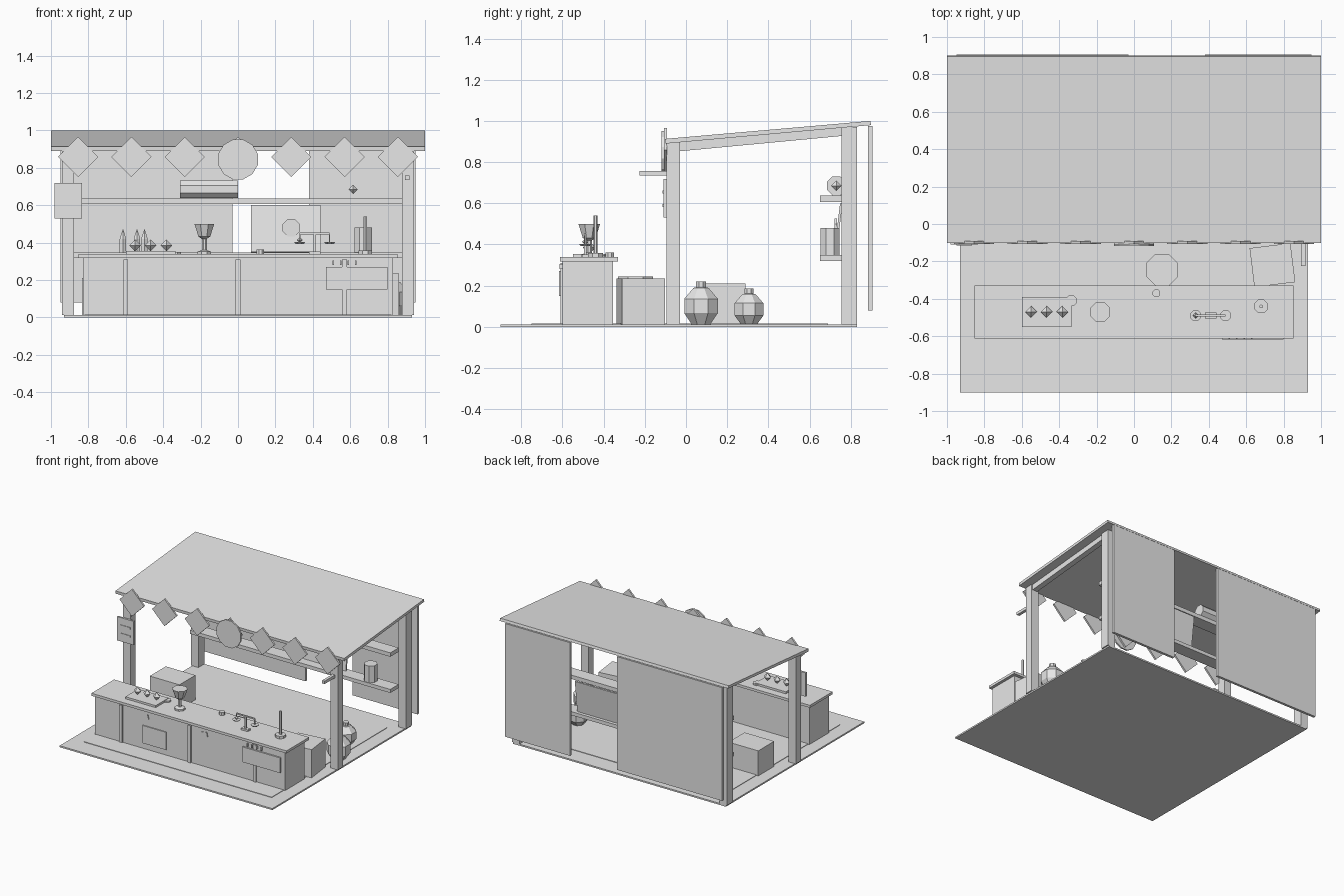
import bpy, bmesh, math
from mathutils import Matrix, Vector

cube = bpy.data.objects.get("Cube")
if cube:
    bpy.data.objects.remove(cube, do_unlink=True)

grey = bpy.data.materials.new("plain_grey")
grey.use_nodes = True
grey.diffuse_color = (0.8, 0.8, 0.8, 1)
grey.node_tree.nodes["Principled BSDF"].inputs["Base Color"].default_value = (0.8, 0.8, 0.8, 1)


def finish(name, bm):
    bmesh.ops.recalc_face_normals(bm, faces=bm.faces)
    mesh = bpy.data.meshes.new(name)
    bm.to_mesh(mesh)
    bm.free()
    mesh.materials.append(grey)
    obj = bpy.data.objects.new(name, mesh)
    bpy.context.collection.objects.link(obj)
    return obj


def box(name, xs, ys, zs, turn=0, axis='Z'):
    """Box from ranges, optionally turned in degrees about its centre."""
    bm = bmesh.new()
    size = [r[1] - r[0] for r in (xs, ys, zs)]
    mid = Vector([(r[0] + r[1]) / 2 for r in (xs, ys, zs)])
    m = Matrix.Translation(mid) @ Matrix.Rotation(math.radians(turn), 4, axis) @ Matrix.Diagonal((*size, 1))
    bmesh.ops.create_cube(bm, size=1, matrix=m)
    return finish(name, bm)


def prism(name, yz, x0, x1):
    """Side profile extruded along x."""
    bm = bmesh.new()
    face = bm.faces.new([bm.verts.new((x0, y, z)) for y, z in yz])
    ext = bmesh.ops.extrude_face_region(bm, geom=[face])
    verts = [g for g in ext["geom"] if isinstance(g, bmesh.types.BMVert)]
    bmesh.ops.translate(bm, verts=verts, vec=(x1 - x0, 0, 0))
    return finish(name, bm)


def lathe(name, x, y, profile, sides=8):
    """Faceted turned shape from (radius, height) pairs."""
    bm = bmesh.new()
    rings = []
    for r, z in profile:
        rings.append([bm.verts.new((x + r * math.cos(2 * math.pi * (i + .5) / sides),
                                    y + r * math.sin(2 * math.pi * (i + .5) / sides), z))
                      for i in range(sides)])
    for a, b in zip(rings, rings[1:]):
        for i in range(sides):
            j = (i + 1) % sides
            bm.faces.new((a[i], a[j], b[j], b[i]))
    bm.faces.new(rings[0])
    bm.faces.new(rings[-1])
    return finish(name, bm)


def disc(name, centre, radius, depth, axis, sides=8):
    """Faceted cylinder lying along x or y."""
    bm = bmesh.new()
    rot = Matrix.Rotation(math.pi / 2, 4, 'Y' if axis == 'X' else 'X')
    spin = Matrix.Rotation(math.pi / sides, 4, 'Z')
    bmesh.ops.create_cone(bm, cap_ends=True, segments=sides, radius1=radius, radius2=radius,
                          depth=depth, matrix=Matrix.Translation(centre) @ rot @ spin)
    return finish(name, bm)


def gem(name, x, y, z, r):
    """Small octahedron."""
    bm = bmesh.new()
    bmesh.ops.create_cone(bm, segments=4, radius1=r, radius2=0, depth=r,
                          matrix=Matrix.Translation((x, y, z + r / 2)))
    bmesh.ops.create_cone(bm, segments=4, radius1=0, radius2=r, depth=r,
                          matrix=Matrix.Translation((x, y, z - r / 2)))
    bmesh.ops.remove_doubles(bm, verts=bm.verts, dist=0.0005)
    return finish(name, bm)


# Ground and floor mat
box("ground_slab", (-.93, .93), (-.9, .83), (0, .012))
box("floor_mat", (-.82, .82), (-.75, .69), (.012, .016))

# Frame and sloping roof
for side, s in (("right", -1), ("left", 1)):
    xs = (s * .908 - .032, s * .908 + .032)
    box(side + "_front_post", xs, (-.095, -.03), (.012, .895))
    box(side + "_back_post", xs, (.755, .83), (.012, .97))
    prism(side + "_rafter", [(-.03, .853), (.755, .927), (.755, .973), (-.03, .903)],
          s * .908 - .022, s * .908 + .022)
prism("roof", [(-.1, .89), (.9, .98), (.895, 1), (-.102, .913)], -1, 1)

# Back wall with an opening
box("back_wall_wide", (-.95, -.03), (.885, .905), (.08, .975))
box("back_wall_narrow", (.38, .95), (.885, .905), (.08, .975))

# Shelves
box("upper_shelf", (-.877, .877), (.65, .755), (.606, .637))
box("lower_shelf", (-.877, .877), (.65, .755), (.32, .348))

# Goods on the shelves
disc("cloth_roll", (-.155, .73, .685), .05, .31, 'X')
gem("upper_shelf_gem", .615, .73, .685, .025)
box("leaning_board", (.07, .44), (.733, .745), (.348, .6), -7, 'X')
disc("board_disc", (.285, .727, .48), .05, .012, 'Y')
lathe("canister", .67, .70, [(.05, .348), (.05, .48)])
for i, x in enumerate((-.615, -.54, -.5)):
    lathe("bottle_%d" % i, x, .69, [(.02, .348), (.02, .42), (.002, .47)], 6)

# Counter with front trims
box("counter_body", (-.83, .83), (-.6, -.355), (.012, .322))
box("counter_top", (-.853, .853), (-.613, -.33), (.318, .338))
for i, x in enumerate((-.6, 0, .57)):
    box("counter_strip_%d" % i, (x - .013, x + .013), (-.61, -.6), (.012, .31))
box("counter_panel", (-.41, -.205), (-.608, -.6), (.06, .2))
for i, x in enumerate((-.385, .13)):
    box("counter_tag_%d" % i, (x - .024, x + .024), (-.607, -.6), (.253, .29), -15 + 3 * i, 'Y')
box("counter_sign", (.47, .80), (-.618, -.606), (.15, .27))
for i in range(4):
    x = .51 + i * .04
    box("sign_peg_%d" % i, (x - .004, x + .004), (-.615, -.6), (.28, .305))

# Tray with gems
box("tray", (-.6, -.335), (-.55, -.39), (.338, .354))
for i, x in enumerate((-.55, -.467, -.383)):
    gem("tray_gem_%d" % i, x, -.47, .385, .031)
lathe("small_dish", -.335, -.41, [(.032, .338), (.032, .35)])
lathe("small_cup", .12, -.37, [(.022, .338), (.022, .362)])

# Goblet
lathe("goblet", -.18, -.47, [(.04, .338), (.04, .352), (.014, .36), (.014, .42),
                             (.034, .432), (.057, .50)])

# Balance scale
box("scale_base", (.38, .44), (-.506, -.474), (.338, .352))
box("scale_post", (.404, .416), (-.496, -.484), (.352, .45))
box("scale_beam", (.33, .49), (-.495, -.485), (.443, .453))
for i, x in enumerate((.33, .49)):
    box("scale_cord_%d" % i, (x - .003, x + .003), (-.493, -.487), (.4, .45))
    lathe("scale_pan_%d" % i, x, -.49, [(.024, .393), (.031, .402)])
gem("scale_gem", .33, -.49, .413, .016)

# Candle stick
lathe("stick_base", .68, -.44, [(.039, .338), (.039, .358)])
lathe("stick_pole", .68, -.44, [(.01, .358), (.01, .54)], 6)

# Stool, crate, chest
lathe("stool", .15, -.245, [(.055, .012), (.055, .225), (.093, .225), (.093, .245)])
box("crate", (.63, .85), (-.325, -.115), (.012, .235), 7)
box("chest", (-.835, -.575), (.09, .29), (.012, .21))

# Jars
for name, x, y, r, h in (("large_jar", .83, .073, .088, .22), ("small_jar", .73, .306, .076, .185)):
    lathe(name, x, y, [(r * .55, .012), (r, h * .3), (r, h * .62), (r * .45, h * .86),
                       (r * .3, h * .87), (r * .3, h)])

# Bunting along the roof edge
for i in range(7):
    x = (i - 3) * .285
    box("bunting_flag_%d" % i, (x - .076, x + .076), (-.106, -.092), (.782, .934), 45, 'Y')
disc("front_emblem_disc", (0, -.112, .845), .11, .012, 'Y', 12)

# Hanging notice and lamp bracket
box("notice_board", (-.98, -.835), (-.11, -.095), (.53, .718))
for i, z in enumerate((.59, .655)):
    box("notice_line_%d" % i, (-.95, -.865), (-.114, -.11), (z - .007, z + .007))
box("lamp_bracket", (.893, .916), (-.225, -.09), (.735, .758))
